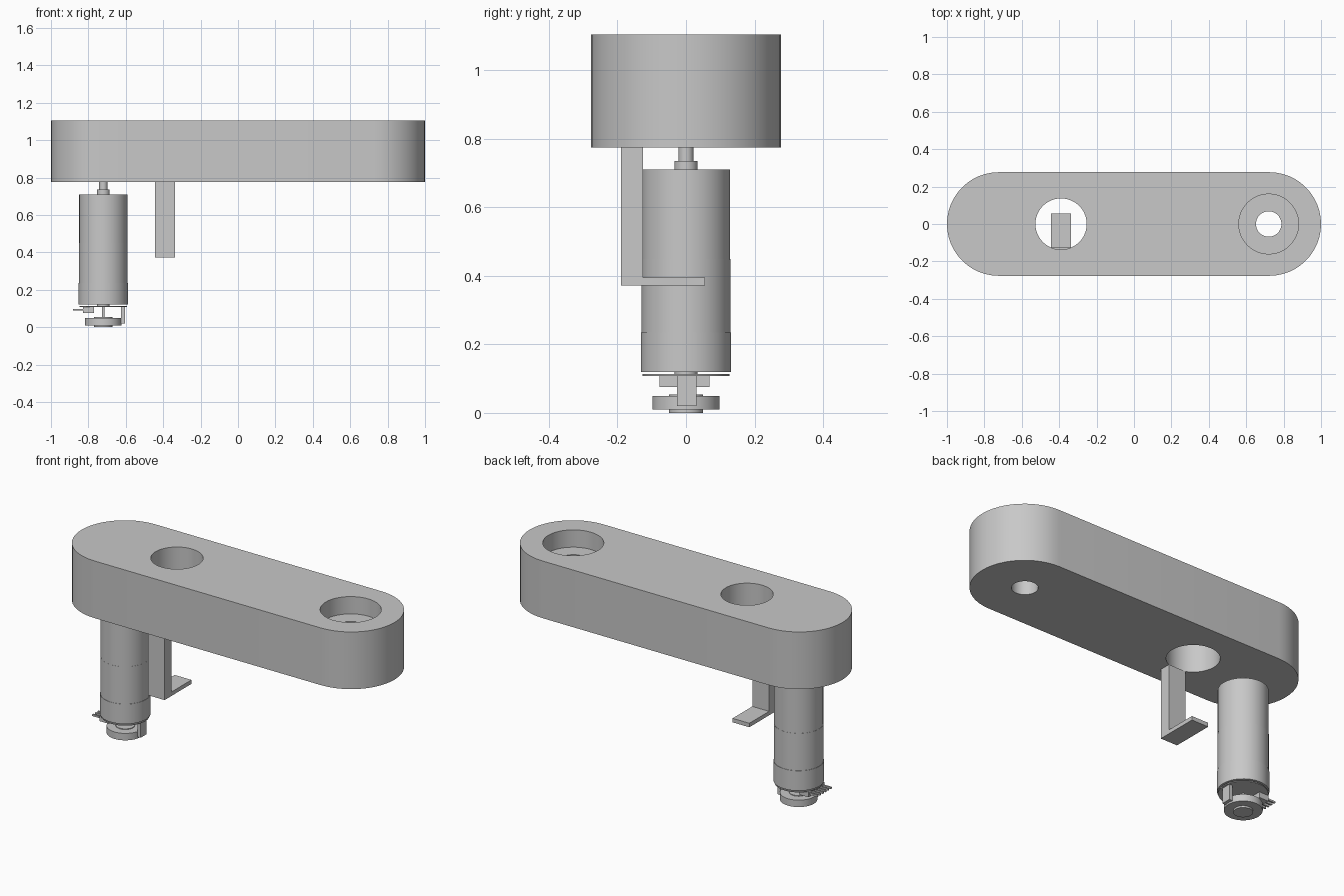
import bpy
import bmesh
from math import pi, sin, cos

cube = bpy.data.objects.get("Cube")
if cube:
    bpy.data.objects.remove(cube, do_unlink=True)

grey = bpy.data.materials.new("plain_grey")
grey.use_nodes = True
COLOUR = (0.58, 0.58, 0.58, 1)
grey.diffuse_color = COLOUR
grey.node_tree.nodes["Principled BSDF"].inputs["Base Color"].default_value = COLOUR

MOTOR_X = -0.72
BORE_X = 0.72
HOLE_X = -0.39


def finish(name, bm):
    bmesh.ops.recalc_face_normals(bm, faces=bm.faces[:])
    mesh = bpy.data.meshes.new(name)
    bm.to_mesh(mesh)
    bm.free()
    mesh.materials.append(grey)
    obj = bpy.data.objects.new(name, mesh)
    bpy.context.collection.objects.link(obj)
    return obj


def smooth(obj):
    bpy.ops.object.select_all(action="DESELECT")
    obj.select_set(True)
    bpy.context.view_layer.objects.active = obj
    bpy.ops.object.shade_smooth_by_angle(angle=pi / 6)


def prism(name, points, offset):
    """Extrude a closed outline of 3D points along an offset."""
    bm = bmesh.new()
    face = bm.faces.new([bm.verts.new(p) for p in points])
    grown = bmesh.ops.extrude_face_region(bm, geom=[face], use_keep_orig=True)
    moved = [v for v in grown["geom"] if isinstance(v, bmesh.types.BMVert)]
    bmesh.ops.translate(bm, verts=moved, vec=offset)
    return finish(name, bm)


def disc(name, x, radius, z0, z1, sides=48):
    ring = [(x + radius * cos(2 * pi * i / sides), radius * sin(2 * pi * i / sides), z0)
            for i in range(sides)]
    obj = prism(name, ring, (0, 0, z1 - z0))
    smooth(obj)
    return obj


def box(name, x0, x1, y0, y1, z0, z1):
    base = [(x0, y0, z0), (x1, y0, z0), (x1, y1, z0), (x0, y1, z0)]
    return prism(name, base, (0, 0, z1 - z0))


# Arm: rounded slab with a through hole and a counterbored hole
R, ARM_Z, ARM_TOP = 0.277, 0.775, 1.105
outline = []
for side, start in ((1, -pi / 2), (-1, pi / 2)):
    for i in range(25):
        a = start + pi * i / 24
        outline.append((side * (1 - R) + R * cos(a), R * sin(a), ARM_Z))
arm = prism("arm", outline, (0, 0, ARM_TOP - ARM_Z))

for x, radius, z0 in ((HOLE_X, 0.137, 0.6), (BORE_X, 0.16, 1.005), (BORE_X, 0.068, 0.6)):
    cutter = disc("hole_cutter", x, radius, z0, 1.3)
    cutter.hide_render = True
    mod = arm.modifiers.new("hole", "BOOLEAN")
    mod.operation = "DIFFERENCE"
    mod.solver = "EXACT"
    mod.object = cutter
    bpy.context.view_layer.objects.active = arm
    bpy.ops.object.modifier_apply(modifier=mod.name)
    bpy.data.objects.remove(cutter, do_unlink=True)
smooth(arm)

# L-shaped bracket hanging below the through hole
profile = [(-0.19, 0.372), (0.055, 0.372), (0.055, 0.395),
           (-0.125, 0.395), (-0.125, ARM_Z), (-0.19, ARM_Z)]
prism("bracket", [(-0.443, y, z) for y, z in profile], (0.107, 0, 0))

# Motor body, output collar and shaft
disc("motor_gearbox", MOTOR_X, 0.129, 0.45, 0.71)
disc("motor_body", MOTOR_X, 0.130, 0.235, 0.45)
disc("motor_end_cap", MOTOR_X, 0.132, 0.12, 0.235)
disc("output_collar", MOTOR_X, 0.034, 0.71, 0.735)
disc("output_shaft", MOTOR_X, 0.022, 0.735, 0.79)

# Encoder board and magnet wheel under the motor
disc("rear_boss", MOTOR_X, 0.033, 0.112, 0.122)
disc("encoder_board", MOTOR_X, 0.127, 0.108, 0.114)
disc("encoder_shaft", MOTOR_X, 0.007, 0.04, 0.11, 16)
disc("wheel_hub", MOTOR_X, 0.05, 0.0, 0.054)
disc("magnet_wheel", MOTOR_X, 0.098, 0.01, 0.05)
box("sensor_tab", -0.625, -0.604, -0.026, 0.03, 0.02, 0.11)

# Connector with a row of pins
box("connector", -0.83, -0.77, -0.078, 0.068, 0.076, 0.108)
for i in range(6):
    y = -0.065 + i * 0.024
    box("connector_pin", -0.882, -0.83, y - 0.005, y + 0.005, 0.088, 0.098)
